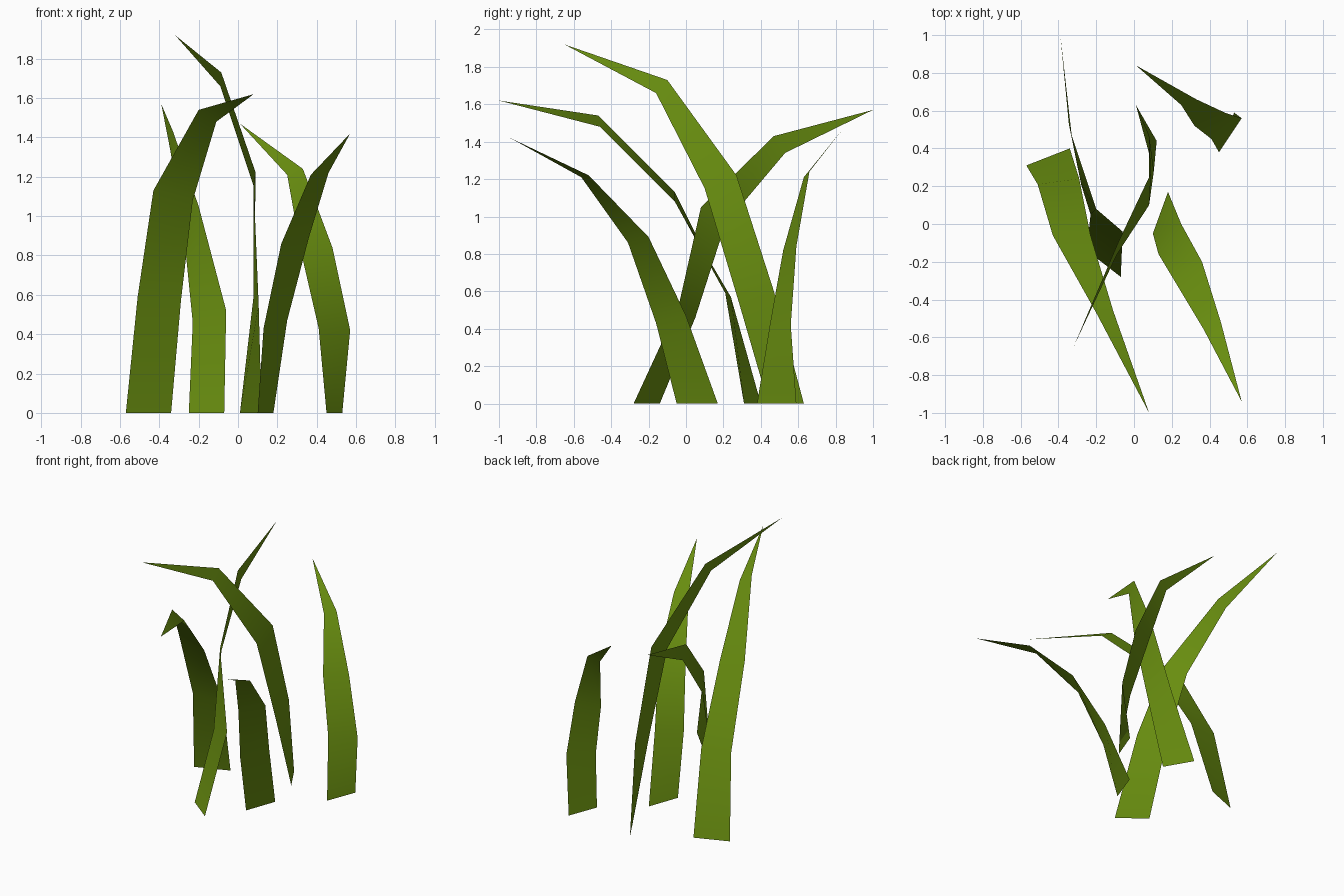
import bpy
import bmesh

# Remove the default cube only
default_cube = bpy.data.objects.get("Cube")
if default_cube:
    bpy.data.objects.remove(default_cube, do_unlink=True)


def make_material(name, colour):
    material = bpy.data.materials.new(name)
    material.use_nodes = True
    material.diffuse_color = colour
    shader = next(n for n in material.node_tree.nodes if n.type == "BSDF_PRINCIPLED")
    shader.inputs["Base Color"].default_value = colour
    shader.inputs["Roughness"].default_value = 0.9
    return material


grass_green = make_material("grass green", (0.14, 0.27, 0.005, 1))


def grass_blade(name, left_edge, right_edge, tip):
    """Flat ribbon lofted between two edge paths and closed to a pointed tip."""
    bm = bmesh.new()
    left = [bm.verts.new(point) for point in left_edge]
    right = [bm.verts.new(point) for point in right_edge]
    for i in range(len(left) - 1):
        bm.faces.new((left[i], right[i], right[i + 1], left[i + 1]))
    bm.faces.new((left[-1], right[-1], bm.verts.new(tip)))
    for face in bm.faces:
        face.smooth = True
    mesh = bpy.data.meshes.new(name)
    bm.to_mesh(mesh)
    bm.free()
    mesh.materials.append(grass_green)
    blade = bpy.data.objects.new(name, mesh)
    bpy.context.collection.objects.link(blade)
    return blade


# Broad blade on the right, bending forward
grass_blade(
    "wide_right_blade",
    left_edge=[(-.57, .31, 0), (-.51, .21, .59), (-.43, -.06, 1.13), (-.2, -.47, 1.54)],
    right_edge=[(-.34, .4, 0), (-.29, .24, .57), (-.23, -.06, 1.08), (-.11, -.46, 1.48)],
    tip=(.08, -1, 1.62),
)

# Middle blade bending backward
grass_blade(
    "backward_middle_blade",
    left_edge=[(-.25, -.14, 0), (-.23, .05, .46), (-.28, .21, .96), (-.345, .53, 1.34)],
    right_edge=[(-.07, -.28, 0), (-.06, -.04, .52), (-.2, .08, 1.05), (-.33, .47, 1.43)],
    tip=(-.39, 1, 1.57),
)

# Tallest blade, turned edge-on to the front
grass_blade(
    "tall_centre_blade",
    left_edge=[(.01, .63, 0), (.08, .47, .6), (.09, .27, 1.22), (-.085, -.1, 1.73)],
    right_edge=[(.12, .44, 0), (.105, .28, .55), (.08, .1, 1.15), (-.09, -.16, 1.66)],
    tip=(-.32, -.65, 1.92),
)

# Short blade leaning forward and left
grass_blade(
    "forward_left_blade",
    left_edge=[(.1, -.05, 0), (.13, -.16, .43), (.22, -.31, .86), (.37, -.56, 1.21)],
    right_edge=[(.18, .17, 0), (.25, 0, .47), (.36, -.2, .89), (.46, -.52, 1.22)],
    tip=(.57, -.94, 1.42),
)

# Rear blade curling inward
grass_blade(
    "rear_left_blade",
    left_edge=[(.45, .38, 0), (.41, .45, .43), (.32, .52, .82), (.25, .63, 1.21)],
    right_edge=[(.53, .59, 0), (.57, .56, .42), (.48, .59, .84), (.33, .66, 1.24)],
    tip=(.01, .84, 1.47),
)
